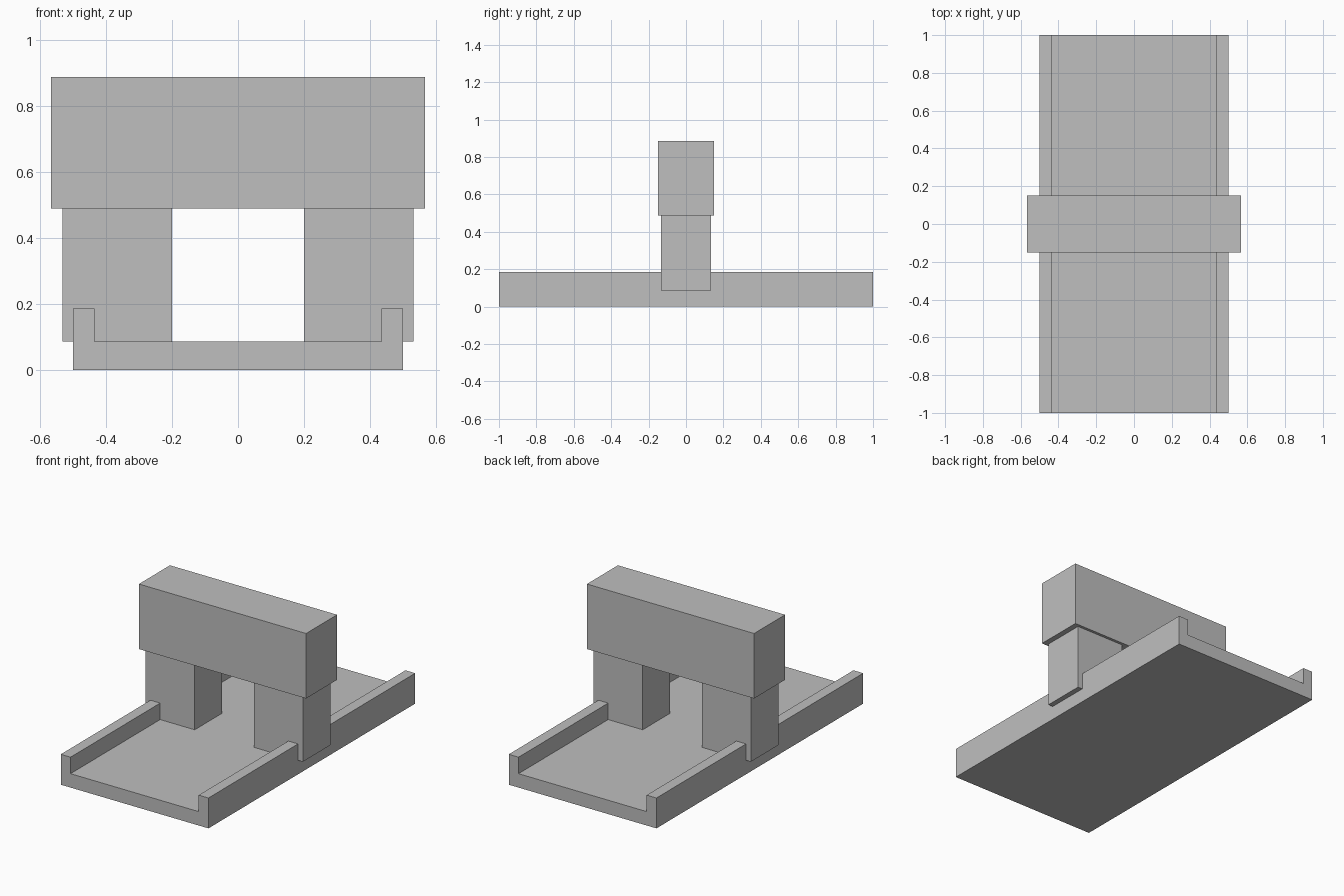
import bpy
import bmesh

old = bpy.data.objects.get("Cube")
if old:
    bpy.data.objects.remove(old, do_unlink=True)

GREY = (0.52, 0.52, 0.52, 1)
mat = bpy.data.materials.new("plain grey")
mat.use_nodes = True
mat.diffuse_color = GREY
mat.node_tree.nodes["Principled BSDF"].inputs["Base Color"].default_value = GREY


def extrude_profile(name, profile, depth):
    """Closed x-z outline extruded along y, centred on y = 0."""
    bm = bmesh.new()
    face = bm.faces.new([bm.verts.new((x, -depth / 2, z)) for x, z in profile])
    moved = bmesh.ops.extrude_face_region(bm, geom=[face])["geom"]
    bmesh.ops.translate(bm, vec=(0, depth, 0),
                        verts=[v for v in moved if isinstance(v, bmesh.types.BMVert)])
    bmesh.ops.recalc_face_normals(bm, faces=bm.faces)
    mesh = bpy.data.meshes.new(name)
    bm.to_mesh(mesh)
    bm.free()
    mesh.materials.append(mat)
    obj = bpy.data.objects.new(name, mesh)
    bpy.context.collection.objects.link(obj)
    return obj


def block(name, x0, x1, z0, z1, depth):
    return extrude_profile(name, [(x0, z0), (x1, z0), (x1, z1), (x0, z1)], depth)


DECK, RAIL_TOP, BEAM_BOTTOM, BEAM_TOP = 0.085, 0.186, 0.488, 0.886

# Channel-shaped deck with a raised lip along each side
half = [(0.5, 0), (0.5, RAIL_TOP), (0.434, RAIL_TOP), (0.434, DECK)]
extrude_profile("deck", half + [(-x, z) for x, z in reversed(half)], 2.0)

# Two pillars straddling the lips
block("left_pillar", 0.2, 0.532, DECK, BEAM_BOTTOM, 0.266)
block("right_pillar", -0.532, -0.2, DECK, BEAM_BOTTOM, 0.266)

# Heavy beam across the pillars
block("top_beam", -0.566, 0.566, BEAM_BOTTOM, BEAM_TOP, 0.3)
